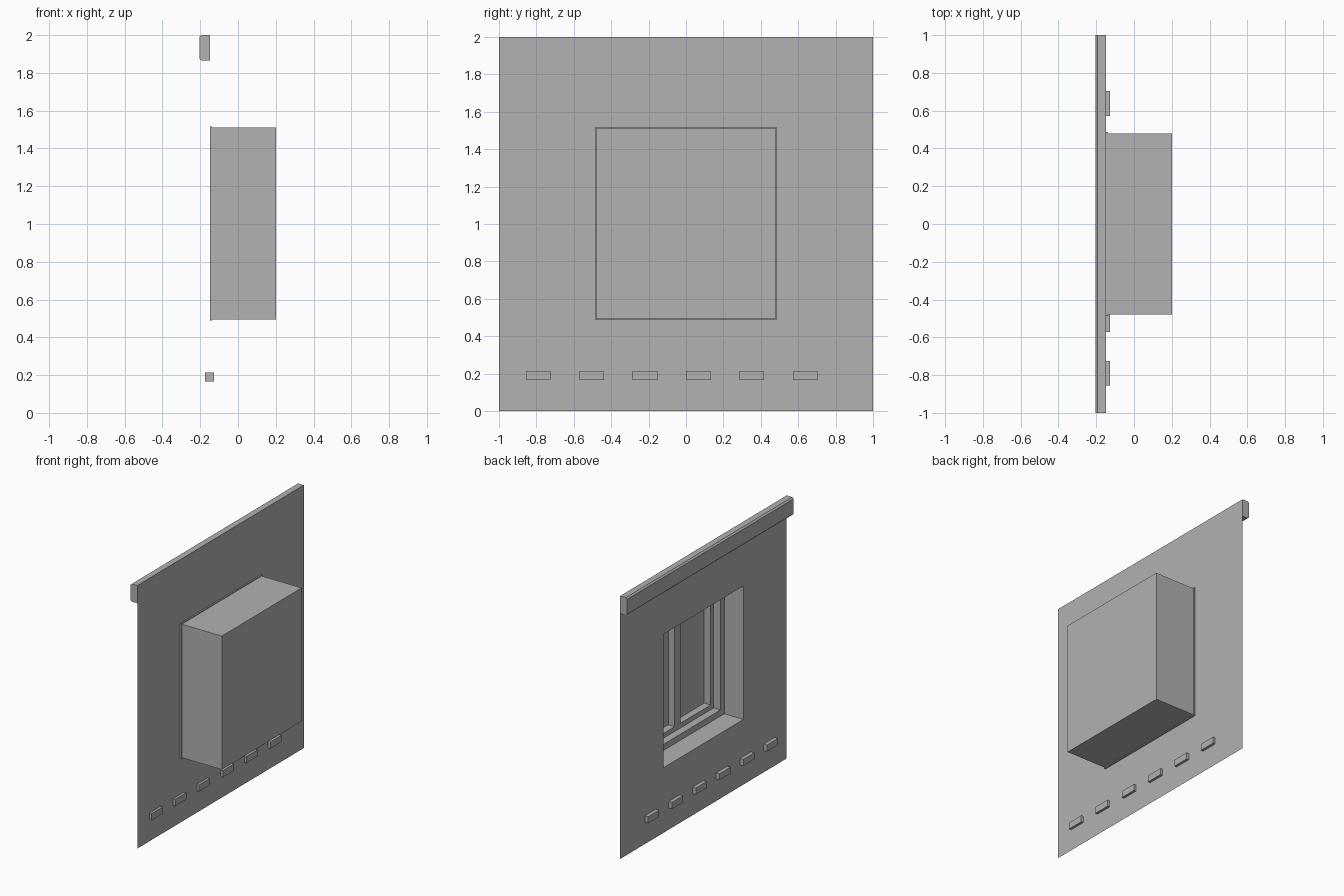
import bpy, bmesh

if "Cube" in bpy.data.objects:
    bpy.data.objects.remove(bpy.data.objects["Cube"], do_unlink=True)

grey = bpy.data.materials.new("plain grey")
grey.use_nodes = True
grey.diffuse_color = (0.445, 0.445, 0.445, 1)
grey.node_tree.nodes["Principled BSDF"].inputs["Base Color"].default_value = grey.diffuse_color

WALL = -0.147              # plane of the wall sheet
MID = 1.0025               # height of the window centre
HY, HZ = 0.48, 0.5075      # half sizes of the window box


def finish(name, bm):
    bmesh.ops.recalc_face_normals(bm, faces=bm.faces)
    mesh = bpy.data.meshes.new(name)
    bm.to_mesh(mesh)
    bm.free()
    mesh.materials.append(grey)
    obj = bpy.data.objects.new(name, mesh)
    bpy.context.collection.objects.link(obj)
    return obj


def stepped_shell(name, rings, cap=False):
    """Join rectangles (x, half y, half z, centre z) one after another."""
    bm = bmesh.new()
    loops = []
    for x, hy, hz, cz in rings:
        loops.append([bm.verts.new((x, sy * hy, cz + sz * hz))
                      for sy, sz in ((-1, -1), (1, -1), (1, 1), (-1, 1))])
    for a, b in zip(loops, loops[1:]):
        for i in range(4):
            j = (i + 1) % 4
            bm.faces.new((a[i], a[j], b[j], b[i]))
    if cap:
        bm.faces.new(loops[-1])
    return finish(name, bm)


def box(name, xs, ys, zs):
    bm = bmesh.new()
    bmesh.ops.create_cube(bm, size=1)
    for v in bm.verts:
        v.co = [r[0] + (c + 0.5) * (r[1] - r[0]) for c, r in zip(v.co, (xs, ys, zs))]
    return finish(name, bm)


def frame(name, xs, hy, hz, width):
    """Closed rectangular frame around the window centre."""
    x0, x1 = xs
    outer, inner = (hy, hz, MID), (hy - width, hz - width, MID)
    return stepped_shell(name, [(x0, *inner), (x0, *outer), (x1, *outer),
                                (x1, *inner), (x0, *inner)])


# Wall sheet with the window opening
stepped_shell("wall", [(WALL, 1, 1, 1), (WALL, HY, HZ, MID)])

# Projecting window box, closed on the outside, and its thin collar
stepped_shell("window_box", [(WALL, HY, HZ, MID), (0.2, HY, HZ, MID)], cap=True)
frame("box_collar", (WALL, -0.137), HY + 0.006, HZ + 0.006, 0.006)

# Window set deep inside the box: outer frame, sash, centre post and pane
frame("window_frame", (0.013, 0.13), HY - 0.001, HZ - 0.001, 0.047)
frame("window_sash", (0.07, 0.128), HY - 0.048, HZ - 0.048, 0.036)
box("centre_post", (0.07, 0.128), (-0.036, 0.036), (MID - 0.425, MID + 0.425))
box("window_pane", (0.124, 0.13), (-0.44, 0.44), (MID - 0.465, MID + 0.465))

# Top rail along the wall, with the two free edges chamfered
rail = box("top_rail", (-0.205, WALL), (-1, 1), (1.865, 2))
bm = bmesh.new()
bm.from_mesh(rail.data)
free = [e for e in bm.edges if all(v.co.x < -0.2 for v in e.verts)
        and abs(e.verts[0].co.y - e.verts[1].co.y) > 1]
bmesh.ops.bevel(bm, geom=free, offset=0.011, segments=1, affect='EDGES')
bm.to_mesh(rail.data)
bm.free()

# Row of small blocks through the foot of the wall
for i in range(6):
    y = -0.79 + i * 0.2855
    box(f"foot_block_{i + 1}", (-0.175, -0.128), (y - 0.066, y + 0.066), (0.165, 0.215))
